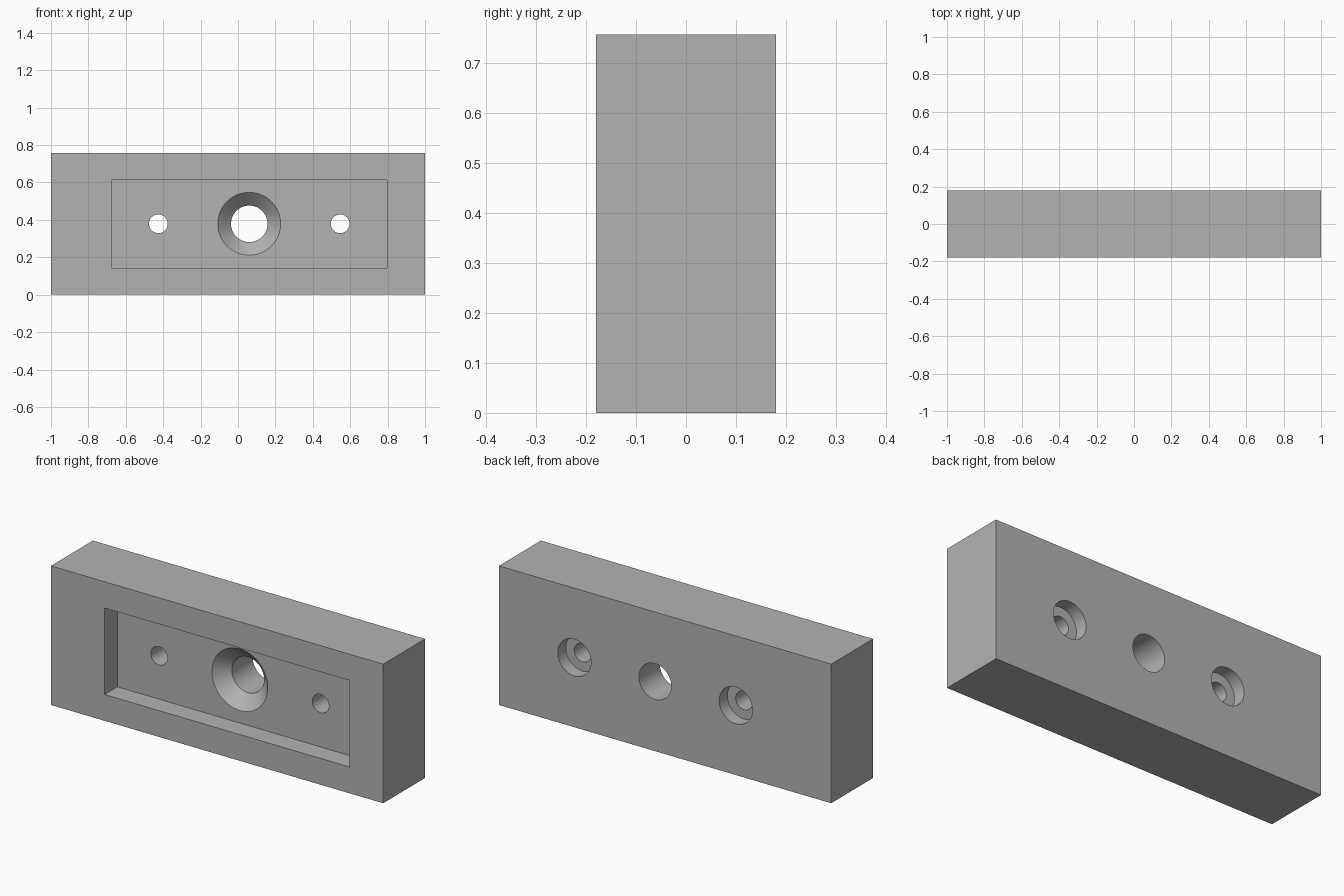
import bpy, bmesh, math

if "Cube" in bpy.data.objects:
    bpy.data.objects.remove(bpy.data.objects["Cube"])

W, D, H = 2.0, 0.36, 0.757          # block size
FLOOR = -0.07                       # depth position of the recess floor
CX, CZ = 0.06, 0.379                # centre of the hole pattern
SPACING = 0.486                     # screw hole offset from the centre

grey = bpy.data.materials.new("plain grey")
grey.diffuse_color = (0.45, 0.45, 0.45, 1)
grey.use_nodes = True
grey.node_tree.nodes["Principled BSDF"].inputs["Base Color"].default_value = grey.diffuse_color


def make_object(name, bm):
    bmesh.ops.recalc_face_normals(bm, faces=bm.faces)
    mesh = bpy.data.meshes.new(name)
    bm.to_mesh(mesh)
    bm.free()
    mesh.materials.append(grey)
    obj = bpy.data.objects.new(name, mesh)
    bpy.context.collection.objects.link(obj)
    return obj


def box(name, x0, x1, y0, y1, z0, z1):
    bm = bmesh.new()
    bmesh.ops.create_cube(bm, size=1)
    for v in bm.verts:
        v.co.x = x1 if v.co.x > 0 else x0
        v.co.y = y1 if v.co.y > 0 else y0
        v.co.z = z1 if v.co.z > 0 else z0
    return make_object(name, bm)


def turned(name, x, z, profile, sides=64):
    """Solid of revolution along y from (radius, y) pairs."""
    bm = bmesh.new()
    rings = []
    for r, y in profile:
        rings.append([bm.verts.new((x + r * math.cos(2 * math.pi * i / sides), y,
                                    z + r * math.sin(2 * math.pi * i / sides)))
                      for i in range(sides)])
    for a, b in zip(rings, rings[1:]):
        for i in range(sides):
            j = (i + 1) % sides
            bm.faces.new((a[i], a[j], b[j], b[i]))
    bm.faces.new(rings[0])
    bm.faces.new(rings[-1])
    return make_object(name, bm)


# Main block
block = box("mounting_block", -W / 2, W / 2, -D / 2, D / 2, 0, H)

# Front recess, countersunk centre hole, two screw holes counterbored at the back
cutters = [
    box("recess_cutter", -0.677, 0.797, -0.3, FLOOR, 0.143, 0.614),
    turned("centre_hole_cutter", CX, CZ,
           [(0.168, -0.25), (0.168, FLOOR), (0.0975, 0.0), (0.0975, 0.3)]),
]
for side in (-1, 1):
    cutters.append(turned("screw_hole_cutter", CX + side * SPACING, CZ,
                          [(0.05, -0.25), (0.05, 0.11), (0.1, 0.11), (0.1, 0.3)]))

bpy.context.view_layer.objects.active = block
block.select_set(True)
for cutter in cutters:
    cutter.hide_render = True
    mod = block.modifiers.new("cut", 'BOOLEAN')
    mod.operation = 'DIFFERENCE'
    mod.solver = 'EXACT'
    mod.object = cutter
    bpy.ops.object.modifier_apply(modifier=mod.name)
for cutter in cutters:
    bpy.data.objects.remove(cutter, do_unlink=True)

# Smooth bores, crisp edges
bpy.ops.object.select_all(action='DESELECT')
block.select_set(True)
bpy.ops.object.shade_smooth_by_angle(angle=math.radians(30))
